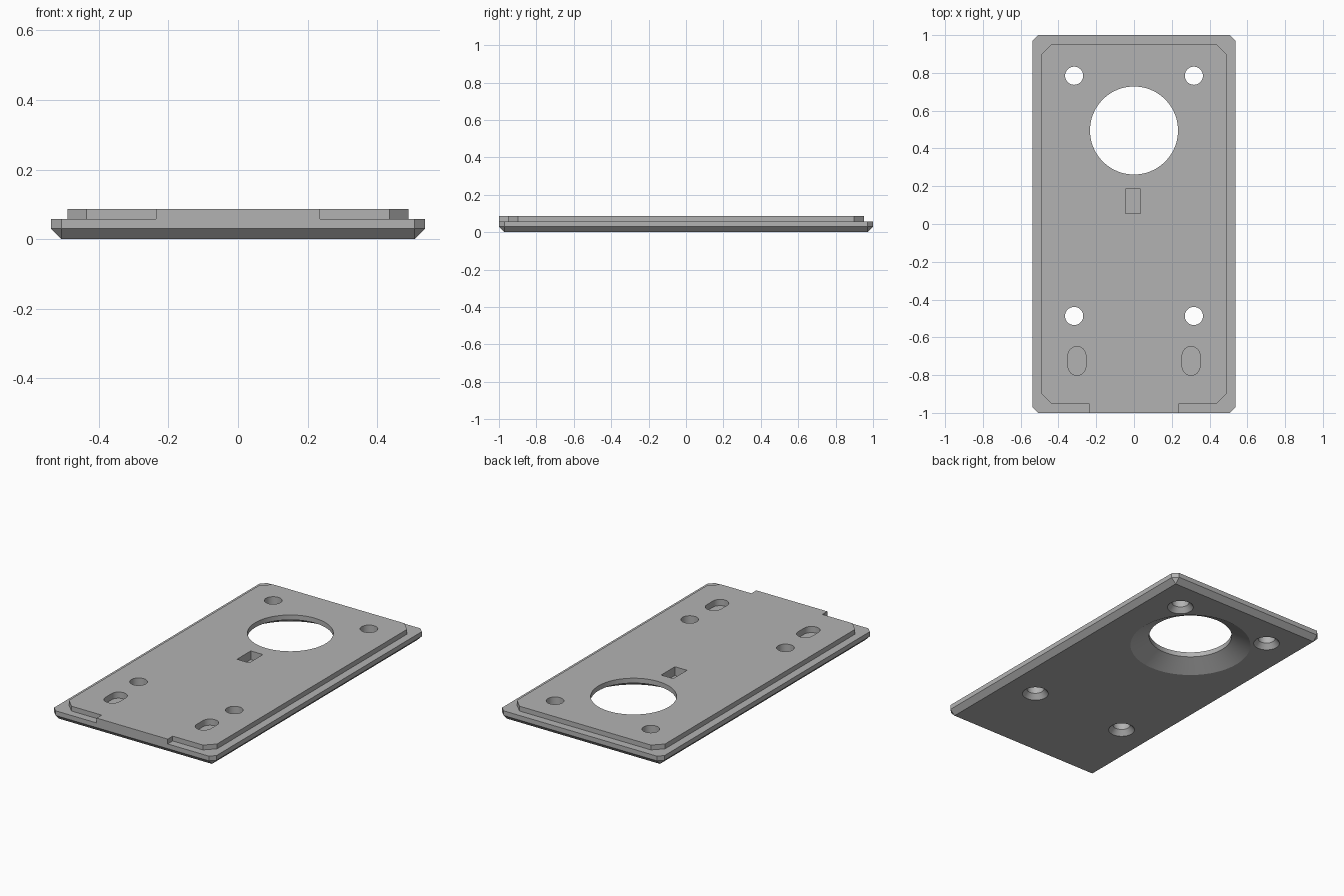
import bpy, bmesh, math

old = bpy.data.objects.get("Cube")
if old:
    bpy.data.objects.remove(old, do_unlink=True)

grey = bpy.data.materials.new("plain_grey")
grey.use_nodes = True
GREY = (0.45, 0.45, 0.45, 1)
grey.diffuse_color = GREY
grey.node_tree.nodes["Principled BSDF"].inputs["Base Color"].default_value = GREY


def loft(bm, rings):
    """Bridge equal-length rings of points into a closed solid."""
    vs = [[bm.verts.new(p) for p in ring] for ring in rings]
    n = len(vs[0])
    for a, b in zip(vs, vs[1:]):
        for i in range(n):
            j = (i + 1) % n
            bm.faces.new((a[i], a[j], b[j], b[i]))
    bm.faces.new(vs[0][::-1])
    bm.faces.new(vs[-1])


def at(outline, z):
    return [(x, y, z) for x, y in outline]


def make_object(name, bm):
    bmesh.ops.remove_doubles(bm, verts=bm.verts, dist=1e-5)
    bmesh.ops.recalc_face_normals(bm, faces=bm.faces)
    mesh = bpy.data.meshes.new(name)
    bm.to_mesh(mesh)
    bm.free()
    mesh.materials.append(grey)
    ob = bpy.data.objects.new(name, mesh)
    bpy.context.collection.objects.link(ob)
    return ob


def solid(name, rings):
    bm = bmesh.new()
    loft(bm, rings)
    return make_object(name, bm)


def cut_corners(w, h, c):
    return [(-w + c, -h), (w - c, -h), (w, -h + c), (w, h - c),
            (w - c, h), (-w + c, h), (-w, h - c), (-w, -h + c)]


def circle(x, y, r, n):
    return [(x + r * math.cos(2 * math.pi * i / n),
             y + r * math.sin(2 * math.pi * i / n)) for i in range(n)]


def slot(x, y, r, half, n=16):
    pts = []
    for cy, start in ((y + half, 0), (y - half, math.pi)):
        for i in range(n + 1):
            a = start + math.pi * i / n
            pts.append((x + r * math.cos(a), cy + r * math.sin(a)))
    return pts


def boolean(target, tool, operation):
    mod = target.modifiers.new(operation.lower(), 'BOOLEAN')
    mod.operation = operation
    mod.solver = 'EXACT'
    mod.object = tool
    bpy.context.view_layer.objects.active = target
    bpy.ops.object.modifier_apply(modifier=mod.name)
    bpy.data.objects.remove(tool, do_unlink=True)


# Base plate: bevelled underside that narrows to a sharp-cornered rectangle
W, H, B = 0.537, 1.0, 0.03
rim = cut_corners(W, H, B)
foot = [(math.copysign(W - B, x), math.copysign(H - B, y)) for x, y in rim]
plate = solid("mounting_plate", [at(foot, 0), at(rim, 0.03), at(rim, 0.058)])

# Raised step with cut corners and a tab reaching the front edge
step = cut_corners(0.49, 0.953, 0.055)
tab = [(-0.235, -0.953), (-0.235, -1.0), (0.235, -1.0), (0.235, -0.953)]
outline = step[:1] + tab + step[1:]
boolean(plate, solid("raised_step", [at(outline, 0.045), at(outline, 0.087)]), 'UNION')

# Holes and pockets, gathered into one cutter
bm = bmesh.new()


def flared_hole(x, y, r, flare, depth, n):
    """Through hole with a conical flare on the underside."""
    slope = (flare - r) / depth
    loft(bm, [at(circle(x, y, flare + 0.02 * slope, n), -0.02),
              at(circle(x, y, r, n), depth),
              at(circle(x, y, r, n), 0.15)])


flared_hole(0, 0.495, 0.233, 0.338, 0.058, 96)
for sx in (-1, 1):
    for y in (0.785, -0.487):
        flared_hole(sx * 0.317, y, 0.048, 0.073, 0.03, 40)
    pocket = slot(sx * 0.302, -0.725, 0.047, 0.029)
    loft(bm, [at(pocket, 0.05), at(pocket, 0.15)])
notch = [(-0.045, 0.055), (0.035, 0.055), (0.035, 0.185), (-0.045, 0.185)]
loft(bm, [at(notch, 0.035), at(notch, 0.15)])
boolean(plate, make_object("hole_cutter", bm), 'DIFFERENCE')

# Smooth the round walls, keep the edges crisp
bpy.ops.object.select_all(action='DESELECT')
plate.select_set(True)
bpy.context.view_layer.objects.active = plate
bpy.ops.object.shade_smooth_by_angle(angle=math.radians(25))
